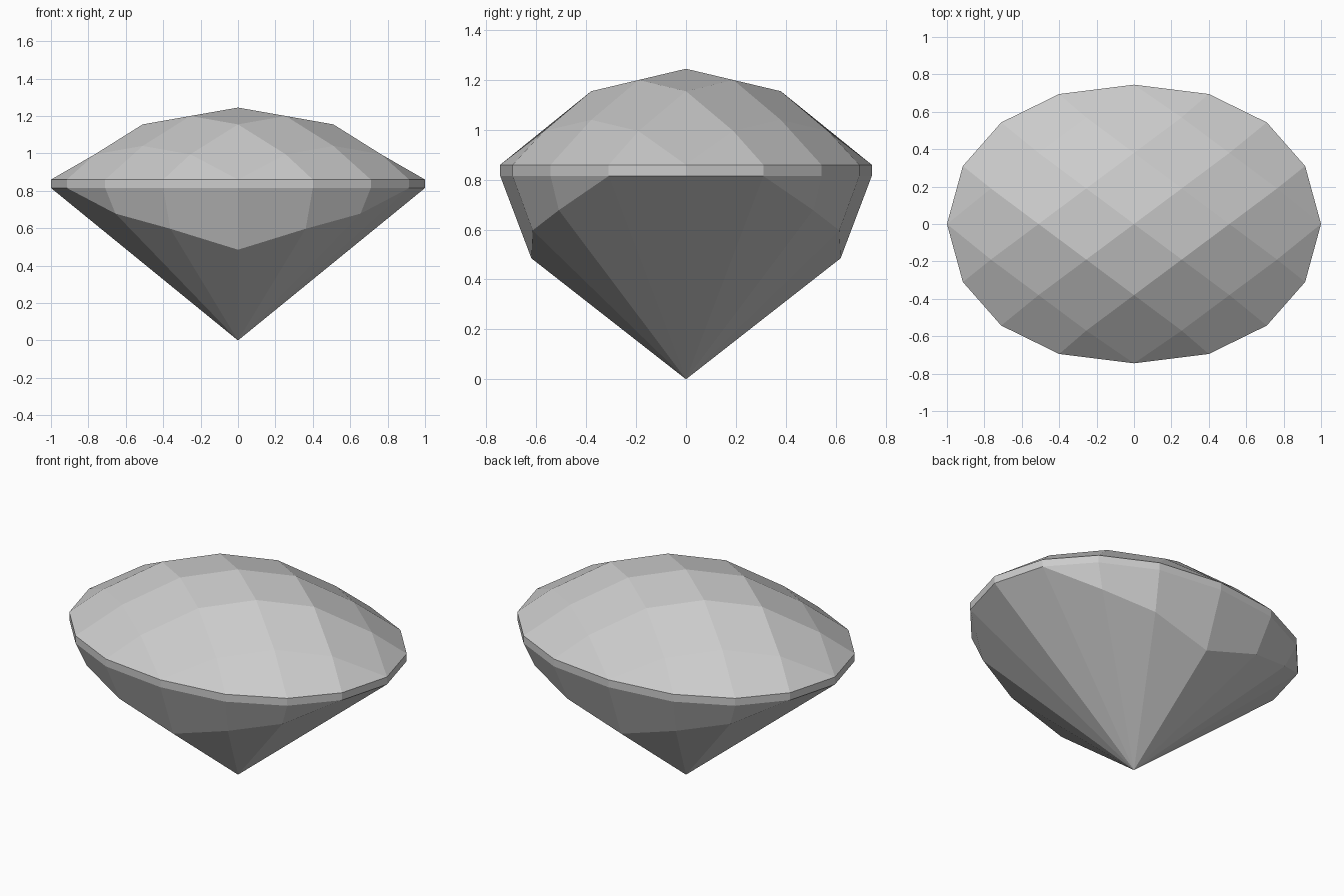
import bpy

old = bpy.data.objects.get("Cube")
if old:
    bpy.data.objects.remove(old, do_unlink=True)

stone = bpy.data.materials.new("pale grey stone")
stone.use_nodes = True
grey = (0.6, 0.6, 0.6, 1)
stone.diffuse_color = grey
stone.node_tree.nodes["Principled BSDF"].inputs["Base Color"].default_value = grey


def ring(quarter):
    """Mirror five points, from the +x end to the +y end, into a full loop."""
    half = quarter + [(-x, y, z) for x, y, z in reversed(quarter[:-1])]
    return half + [(x, -y, z) for x, y, z in reversed(half[1:-1])]


def build(name, faces):
    """Make a flat-shaded object from faces given as corner points."""
    index = {}
    polys = []
    for face in faces:
        corners = list(dict.fromkeys(face))
        polys.append([index.setdefault(p, len(index)) for p in corners])
    mesh = bpy.data.meshes.new(name)
    mesh.from_pydata(list(index), [], polys)
    mesh.materials.append(stone)
    obj = bpy.data.objects.new(name, mesh)
    bpy.context.collection.objects.link(obj)
    return obj


def band(upper, lower):
    """Outward faces between two loops of the same length."""
    n = len(upper)
    return [(upper[i], lower[i], lower[(i + 1) % n], upper[(i + 1) % n])
            for i in range(n)]


outline = [(1.0, 0.0), (0.915, 0.31), (0.71, 0.543), (0.4, 0.695), (0.0, 0.745)]
TOP, BOTTOM = 0.86, 0.815
girdle_top = ring([(x, y, TOP) for x, y in outline])
girdle_bottom = ring([(x, y, BOTTOM) for x, y in outline])

# Crown: a domed lattice of diamond facets, with four strips out to the girdle
drop = [0, 0.045, 0.205]


def lattice(a, b):
    if abs(a) == 2 and abs(b) == 2:          # the four tips lie on the girdle
        k = {(2, 2): 0, (2, -2): 4, (-2, -2): 8, (-2, 2): 12}[a, b]
        return girdle_top[k]
    return ((a + b) * 0.255, (a - b) * 0.19, 1.245 - drop[abs(a)] - drop[abs(b)])


crown = [(lattice(a, b), lattice(a, b + 1), lattice(a + 1, b + 1), lattice(a + 1, b))
         for a in range(-2, 2) for b in range(-2, 2)]
crown = [face[::-1] for face in crown]
steps = range(2, -2, -1)
border = ([lattice(2, s) for s in steps] + [lattice(s, -2) for s in steps]
          + [lattice(-2, -s) for s in steps] + [lattice(-s, 2) for s in steps])
build("crown", crown + band(border, girdle_top))

# Girdle: thin upright band
build("girdle", band(girdle_top, girdle_bottom))

# Pavilion: steep upper facets on the long sides, then a fan down to the point
waist = ring([(x, y, BOTTOM) for x, y in outline[:2]]
             + [(0.655, 0.51, 0.678), (0.362, 0.615, 0.597), (0.0, 0.62, 0.485)])
tip = [(0.0, 0.0, 0.0)] * len(waist)
upper_facets = [f for f in band(girdle_bottom, waist) if len(set(f)) > 2]
build("pavilion", upper_facets + band(waist, tip))
